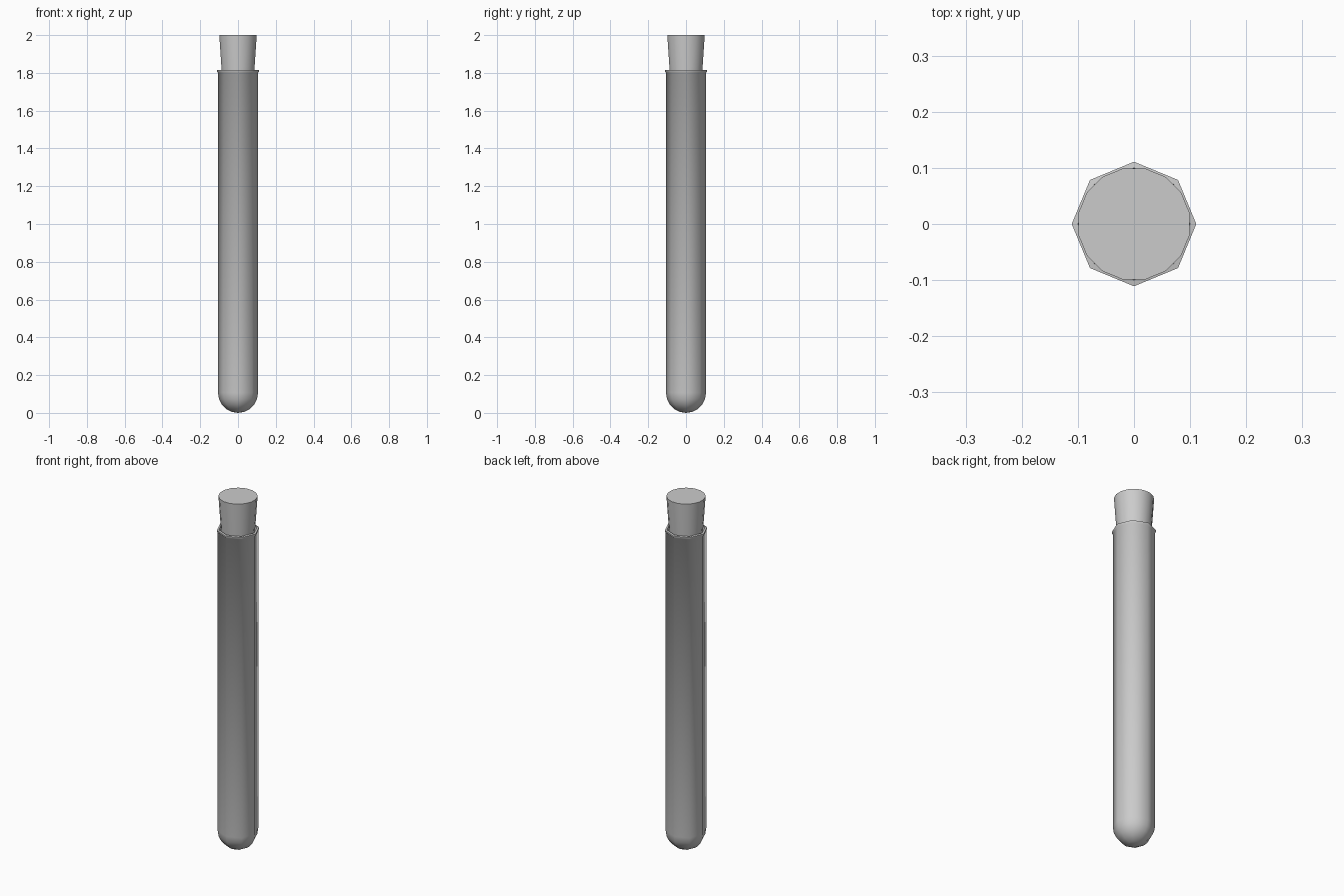
import bpy
import math

default = bpy.data.objects.get("Cube")
if default:
    bpy.data.objects.remove(default, do_unlink=True)

grey = bpy.data.materials.new("pale grey")
grey.use_nodes = True
colour = (0.6, 0.6, 0.6, 1)
grey.diffuse_color = colour
grey.node_tree.nodes["Principled BSDF"].inputs["Base Color"].default_value = colour


def lathe(name, profile, sides, turn=0.0, tip=None, cap_first=False, cap_last=False):
    """Revolve (radius, z) points around z, with an optional pole below the first ring."""
    verts, faces = [], []
    for r, z in profile:
        for i in range(sides):
            a = turn + math.tau * i / sides
            verts.append((r * math.cos(a), r * math.sin(a), z))
    for k in range(len(profile) - 1):
        for i in range(sides):
            j = (i + 1) % sides
            a, b = k * sides, (k + 1) * sides
            faces.append((a + i, a + j, b + j, b + i))
    if tip is not None:
        verts.append((0, 0, tip))
        faces += [(len(verts) - 1, (i + 1) % sides, i) for i in range(sides)]
    if cap_first:
        faces.append(tuple(reversed(range(sides))))
    if cap_last:
        start = (len(profile) - 1) * sides
        faces.append(tuple(range(start, start + sides)))
    mesh = bpy.data.meshes.new(name)
    mesh.from_pydata(verts, [], faces)
    mesh.materials.append(grey)
    obj = bpy.data.objects.new(name, mesh)
    bpy.context.collection.objects.link(obj)
    return obj


def smooth(obj, degrees):
    bpy.ops.object.select_all(action='DESELECT')
    obj.select_set(True)
    bpy.context.view_layer.objects.active = obj
    bpy.ops.object.shade_smooth_by_angle(angle=math.radians(degrees))


# Eight-sided tube: round bottom, straight wall, flared lip, short inner neck
R = 0.106
rings = 5
profile = [(R * math.sin(t), R - R * math.cos(t))
           for t in (math.pi / 2 * k / rings for k in range(1, rings + 1))]
profile += [(R, 1.8), (0.111, 1.805), (0.111, 1.814), (0.1, 1.816), (0.097, 1.8), (0.097, 1.7)]
tube = lathe("glass_tube", profile, 8, tip=0.0)
smooth(tube, 50)

# Tapered sixteen-sided stopper
stopper = lathe("stopper", [(0.082, 1.72), (0.101, 2.0)], 16, turn=math.pi / 16,
                cap_first=True, cap_last=True)
smooth(stopper, 40)
